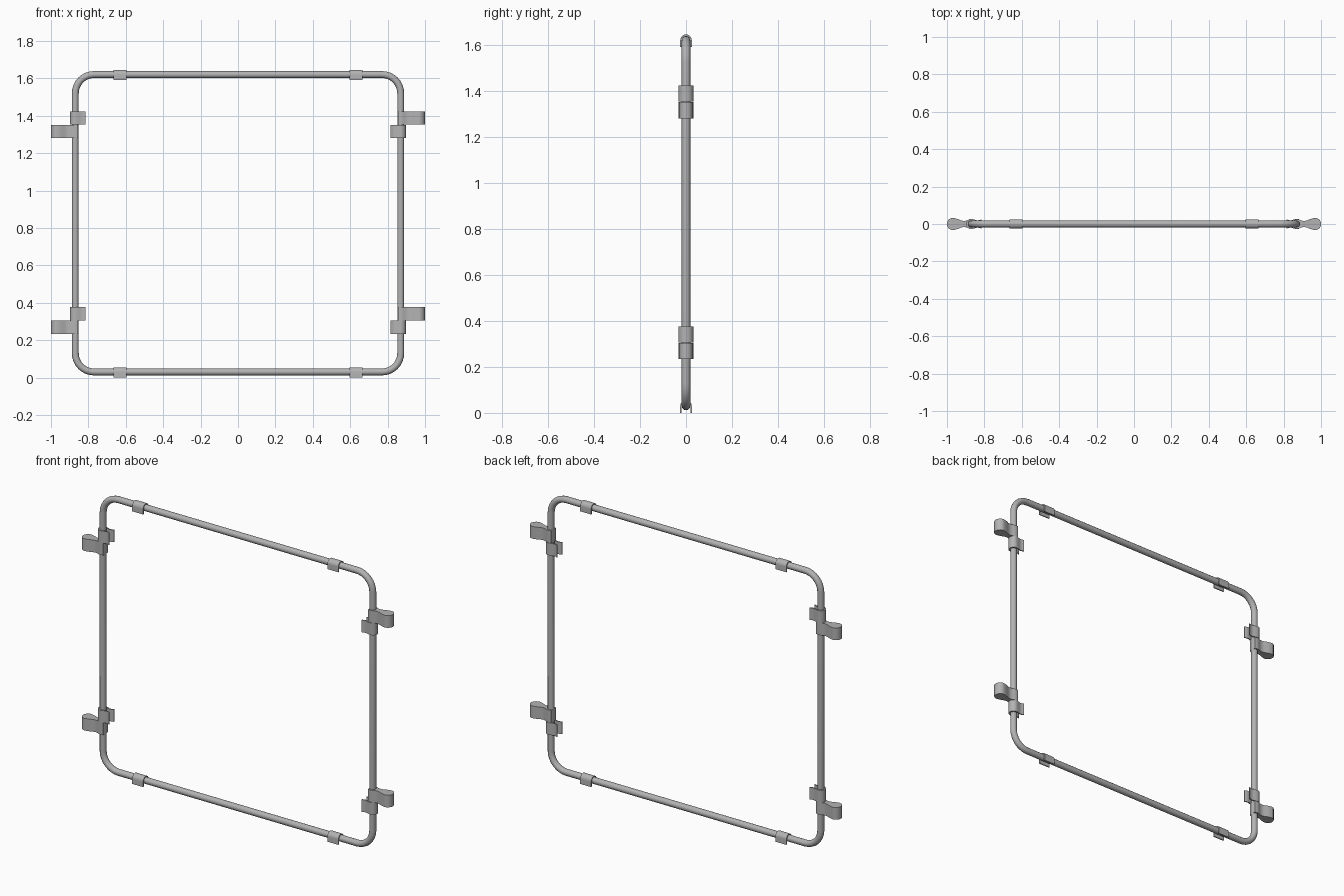
import bpy, bmesh
from math import pi, sin, cos
from mathutils import Vector

cube = bpy.data.objects.get("Cube")
if cube:
    bpy.data.objects.remove(cube)

grey = bpy.data.materials.new("satin_grey")
grey.use_nodes = True
colour = (0.45, 0.45, 0.45, 1)
grey.diffuse_color = colour
grey.node_tree.nodes["Principled BSDF"].inputs["Base Color"].default_value = colour

HALF, LOW, HIGH = 0.87, 0.03, 1.62   # tube centre lines
TUBE, BEND = 0.0185, 0.1


def smooth(obj):
    bpy.ops.object.select_all(action="DESELECT")
    obj.select_set(True)
    bpy.context.view_layer.objects.active = obj
    bpy.ops.object.shade_smooth_by_angle(angle=0.7)


def arc(cx, cy, r, start, end, steps):
    return [(cx + r * cos(start + (end - start) * i / steps),
             cy + r * sin(start + (end - start) * i / steps)) for i in range(steps + 1)]


def extrude(name, profile, length, place):
    """Prism of a closed 2D profile; place maps (u, v, w) to a position."""
    bm = bmesh.new()
    face = bm.faces.new([bm.verts.new((u, v, -length / 2)) for u, v in profile])
    out = bmesh.ops.extrude_face_region(bm, geom=[face])
    moved = [g for g in out["geom"] if isinstance(g, bmesh.types.BMVert)]
    bmesh.ops.translate(bm, verts=moved, vec=(0, 0, length))
    for v in bm.verts:
        v.co = Vector(place(*v.co))
    bmesh.ops.recalc_face_normals(bm, faces=bm.faces)
    mesh = bpy.data.meshes.new(name)
    bm.to_mesh(mesh)
    bm.free()
    mesh.materials.append(grey)
    obj = bpy.data.objects.new(name, mesh)
    bpy.context.collection.objects.link(obj)
    smooth(obj)


# Bent tube frame
path = []
for k, (sx, sz) in enumerate([(1, HIGH - BEND), (-1, HIGH - BEND), (-1, LOW + BEND), (1, LOW + BEND)]):
    path += arc(sx * (HALF - BEND), sz, BEND, k * pi / 2, (k + 1) * pi / 2, 8)
curve = bpy.data.curves.new("tube_frame", "CURVE")
curve.dimensions = "3D"
curve.bevel_depth = TUBE
curve.bevel_resolution = 4
spline = curve.splines.new("POLY")
spline.points.add(len(path) - 1)
for point, (x, z) in zip(spline.points, path):
    point.co = (x, 0, z, 1)
spline.use_cyclic_u = True
curve.materials.append(grey)
frame = bpy.data.objects.new("tube_frame", curve)
bpy.context.collection.objects.link(frame)
bpy.ops.object.select_all(action="DESELECT")
frame.select_set(True)
bpy.context.view_layer.objects.active = frame
bpy.ops.object.convert(target="MESH")
smooth(frame)

# Snap sleeves on the top and bottom bars, open downwards
sleeve = (arc(0, 0, 0.025, 0, pi, 14) + [(-0.025, -0.03), (-TUBE, -0.03)]
          + arc(0, 0, TUBE, pi, 0, 14) + [(TUBE, -0.03), (0.025, -0.03)])
for level, z in (("bottom", LOW), ("top", HIGH)):
    for side, x in (("right", -0.63), ("left", 0.63)):
        extrude(f"{level}_{side}_sleeve", sleeve, 0.07,
                lambda u, v, w, x=x, z=z: (x + w, u, z + v))

# Clip profiles: u points outwards from the tube centre
legs = [(-0.02, 0.023), (-0.032, 0.019), (-0.044, 0.021), (-0.055, 0.025)]
inner = [(-0.055, 0.019), (-0.044, 0.015), (-0.032, 0.013), (-0.02, 0.016)]
short_clip = ([(u, -v) for u, v in reversed(legs)] + arc(0, 0, 0.028, -pi / 2, pi / 2, 14)
              + legs + inner + arc(0, 0, TUBE, pi / 2, -pi / 2, 14)
              + [(u, -v) for u, v in reversed(inner)])

waist = [(0.012, 0.024), (0.025, 0.018), (0.04, 0.016), (0.055, 0.019), (0.07, 0.026)]
handle = ([(-0.015, -0.022), (0, -0.026)] + [(u, -v) for u, v in waist]
          + arc(0.097, 0, 0.033, -pi / 2, pi / 2, 14)
          + waist[::-1] + [(0, 0.026), (-0.015, 0.022)])

# Paired clips on the side posts, handed so each side turns the other way up
for level, seam in (("lower", 0.305), ("upper", 1.352)):
    for side, s in (("left", 1), ("right", -1)):
        for name, shape, dz in (("handle", handle, 0.036), ("clip", short_clip, -0.036)):
            extrude(f"{level}_{side}_{name}", shape, 0.071,
                    lambda u, v, w, s=s, z=seam + s * dz: (s * (HALF + u), v, z + w))
